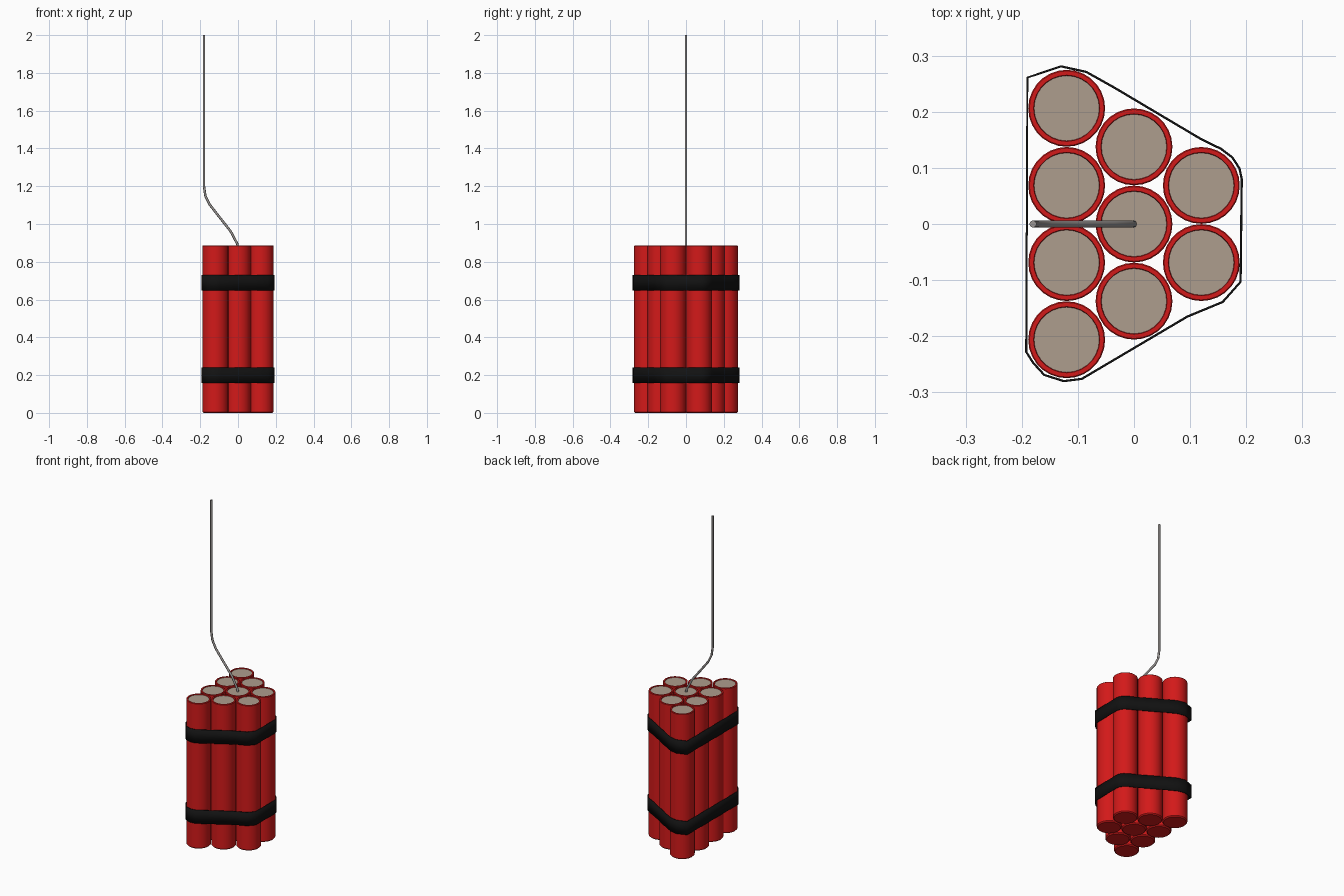
import bpy, bmesh

if "Cube" in bpy.data.objects:
    bpy.data.objects.remove(bpy.data.objects["Cube"])

def material(name, rgb):
    m = bpy.data.materials.new(name)
    m.diffuse_color = (*rgb, 1)
    m.use_nodes = True
    m.node_tree.nodes["Principled BSDF"].inputs["Base Color"].default_value = m.diffuse_color
    return m

RED = material("red_paper", (0.65, 0.01, 0.01))
BEIGE = material("powder_beige", (0.42, 0.34, 0.27))
BLACK = material("black_tape", (0.006, 0.006, 0.006))
GREY = material("fuse_grey", (0.32, 0.30, 0.29))

def finish(name, bm, mats, angle=0.6):
    bmesh.ops.recalc_face_normals(bm, faces=bm.faces[:])
    me = bpy.data.meshes.new(name)
    bm.to_mesh(me)
    bm.free()
    for m in mats:
        me.materials.append(m)
    ob = bpy.data.objects.new(name, me)
    bpy.context.collection.objects.link(ob)
    bpy.ops.object.select_all(action='DESELECT')
    ob.select_set(True)
    bpy.context.view_layer.objects.active = ob
    bpy.ops.object.shade_smooth_by_angle(angle=angle)
    return ob

# Stick: red tube with softened bottom edge and a shallow beige filling
R, H, SIDES = 0.0685, 0.885, 28

def stick(name, x, y):
    from math import cos, sin, tau
    profile = [(R - 0.006, 0), (R, 0.006), (R, H - 0.002), (R - 0.002, H),
               (0.059, H), (0.058, H - 0.004)]
    bm = bmesh.new()
    rings = [[bm.verts.new((x + r * cos(tau * i / SIDES), y + r * sin(tau * i / SIDES), z))
              for i in range(SIDES)] for r, z in profile]
    for a, b in zip(rings, rings[1:]):
        for i in range(SIDES):
            j = (i + 1) % SIDES
            bm.faces.new((a[i], a[j], b[j], b[i]))
    bm.faces.new(rings[0][::-1])
    bm.faces.new(rings[-1]).material_index = 1
    finish(name, bm, [RED, BEIGE])

# Staggered rows of 4, 3 and 2 sticks
for row, count in enumerate((4, 3, 2)):
    for k in range(count):
        stick(f"stick_{row + 1}_{k + 1}", -0.12 + 0.12 * row, (k - (count - 1) / 2) * 0.1375)

# Tape bands wrapped around the bundle
OUTLINE = [(-0.190, 0.261), (-0.130, 0.281), (-0.085, 0.271), (-0.035, 0.243),
           (0.120, 0.151), (0.155, 0.134), (0.175, 0.119), (0.188, 0.099),
           (0.192, 0.080), (0.190, -0.103), (0.158, -0.139), (0.095, -0.165),
           (-0.093, -0.276), (-0.125, -0.280), (-0.160, -0.269),
           (-0.180, -0.247), (-0.192, -0.228)]

def band(name, z0, z1):
    bm = bmesh.new()
    lo = [bm.verts.new((x, y, z0)) for x, y in OUTLINE]
    hi = [bm.verts.new((x, y, z1)) for x, y in OUTLINE]
    n = len(OUTLINE)
    for i in range(n):
        j = (i + 1) % n
        bm.faces.new((lo[i], lo[j], hi[j], hi[i]))
    ob = finish(name, bm, [BLACK])
    mod = ob.modifiers.new("thickness", 'SOLIDIFY')
    mod.thickness = 0.004
    mod.offset = 0

band("lower_tape_band", 0.158, 0.240)
band("upper_tape_band", 0.648, 0.730)

# Fuse: bent round wire rising from the middle stick
cu = bpy.data.curves.new("fuse", 'CURVE')
cu.dimensions = '3D'
cu.bevel_depth = 0.0065
cu.bevel_resolution = 2
cu.use_fill_caps = True
cu.resolution_u = 8
path = [(0.002, 0.86), (-0.004, 0.895), (-0.04, 0.963), (-0.105, 1.045),
        (-0.15, 1.103), (-0.173, 1.15), (-0.18, 1.2), (-0.18, 2.0)]
sp = cu.splines.new('POLY')
sp.points.add(len(path) - 1)
for p, (x, z) in zip(sp.points, path):
    p.co = (x, 0, z, 1)
cu.materials.append(GREY)
bpy.context.collection.objects.link(bpy.data.objects.new("fuse", cu))
